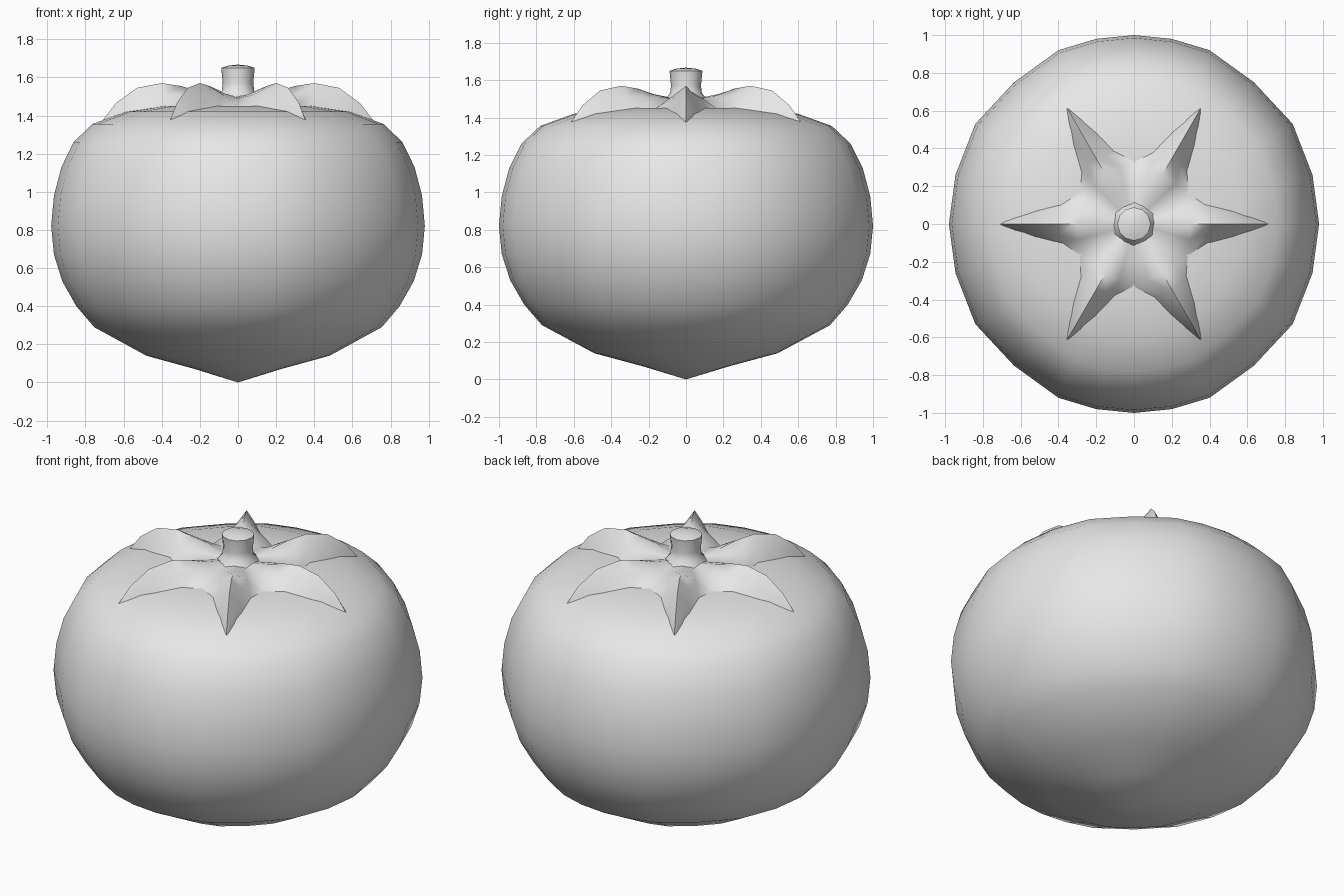
import bpy, bmesh, math
from mathutils import Matrix, Vector

cube = bpy.data.objects.get("Cube")
if cube:
    bpy.data.objects.remove(cube, do_unlink=True)

grey = bpy.data.materials.new("plain grey")
grey.use_nodes = True
grey.diffuse_color = (0.8, 0.8, 0.8, 1)
grey.node_tree.nodes["Principled BSDF"].inputs["Base Color"].default_value = (0.8, 0.8, 0.8, 1)


def finish(name, bm, angle):
    """Turn a bmesh into a smooth shaded object."""
    mesh = bpy.data.meshes.new(name)
    bm.to_mesh(mesh)
    bm.free()
    mesh.materials.append(grey)
    obj = bpy.data.objects.new(name, mesh)
    bpy.context.collection.objects.link(obj)
    bpy.ops.object.select_all(action='DESELECT')
    obj.select_set(True)
    bpy.context.view_layer.objects.active = obj
    bpy.ops.object.shade_smooth_by_angle(angle=math.radians(angle))
    return obj


def stack(name, plan, profile, angle):
    """Stack scaled copies of a plan outline; zero scale closes to a point."""
    bm = bmesh.new()
    rings = []
    for scale, z in profile:
        if scale == 0:
            rings.append([bm.verts.new((0, 0, z))] * len(plan))
        else:
            rings.append([bm.verts.new((x * scale, y * scale, z)) for x, y in plan])
    for low, high in zip(rings, rings[1:]):
        for i in range(len(plan)):
            j = (i + 1) % len(plan)
            corners = list(dict.fromkeys((low[i], low[j], high[j], high[i])))
            bm.faces.new(corners)
    return finish(name, bm, angle)


# Fruit body: slightly squared plan, pointed underside, dimpled top
quarter = [(0.98, 0), (0.945, 0.26), (0.84, 0.53), (0.635, 0.75),
           (0.4, 0.92), (0.2, 0.98), (0, 1)]
half = quarter + [(-x, y) for x, y in quarter[-2::-1]]
plan = half + [(x, -y) for x, y in half[-2:0:-1]]
body_profile = [(0, 0), (0.23, 0.07), (0.49, 0.14), (0.77, 0.29), (0.865, 0.4),
                (0.94, 0.53), (0.985, 0.67), (1, 0.82), (0.985, 0.98),
                (0.945, 1.13), (0.88, 1.26), (0.78, 1.355), (0.6, 1.42),
                (0.4, 1.45), (0.2, 1.45), (0, 1.42)]
stack("fruit_body", plan, body_profile, 60)

# Calyx: six arched, pointed sepals that share their valleys
# each row: ridge radius, ridge height, edge radius, edge half width, edge height
rows = [(0.07, 1.50, 0.06, 0.035, 1.50),
        (0.20, 1.525, 0.18, 0.104, 1.49),
        (0.30, 1.555, 0.29, 0.167, 1.445),
        (0.40, 1.57, 0.39, 0.105, 1.44),
        (0.53, 1.545, 0.52, 0.07, 1.425),
        (0.64, 1.465, 0.62, 0.04, 1.395),
        (0.73, 1.35, 0.73, 0.004, 1.345)]
bm = bmesh.new()
for k in range(6):
    turn = Matrix.Rotation(k * math.pi / 3, 3, 'Z')
    grid = []
    for ridge_r, ridge_z, edge_r, width, edge_z in rows:
        line = []
        for side in (-1, -0.5, 0, 0.5, 1):
            t = abs(side)
            p = Vector((ridge_r + (edge_r - ridge_r) * t, width * side,
                        ridge_z + (edge_z - ridge_z) * t ** 1.2))
            line.append(bm.verts.new(turn @ p))
        grid.append(line)
    for a, b in zip(grid, grid[1:]):
        for i in range(4):
            bm.faces.new((a[i], b[i], b[i + 1], a[i + 1]))
bmesh.ops.remove_doubles(bm, verts=bm.verts, dist=0.003)
bmesh.ops.recalc_face_normals(bm, faces=bm.faces)
if sum(f.normal.z for f in bm.faces) < 0:
    bmesh.ops.reverse_faces(bm, faces=bm.faces)
finish("calyx", bm, 75)

# Stem: short flared stalk with a slightly domed cap
circle = [(math.cos(i * math.pi / 6), math.sin(i * math.pi / 6)) for i in range(12)]
stack("stem", circle, [(0.12, 1.49), (0.085, 1.53), (0.08, 1.57),
                       (0.088, 1.65), (0.05, 1.662), (0, 1.667)], 40)
